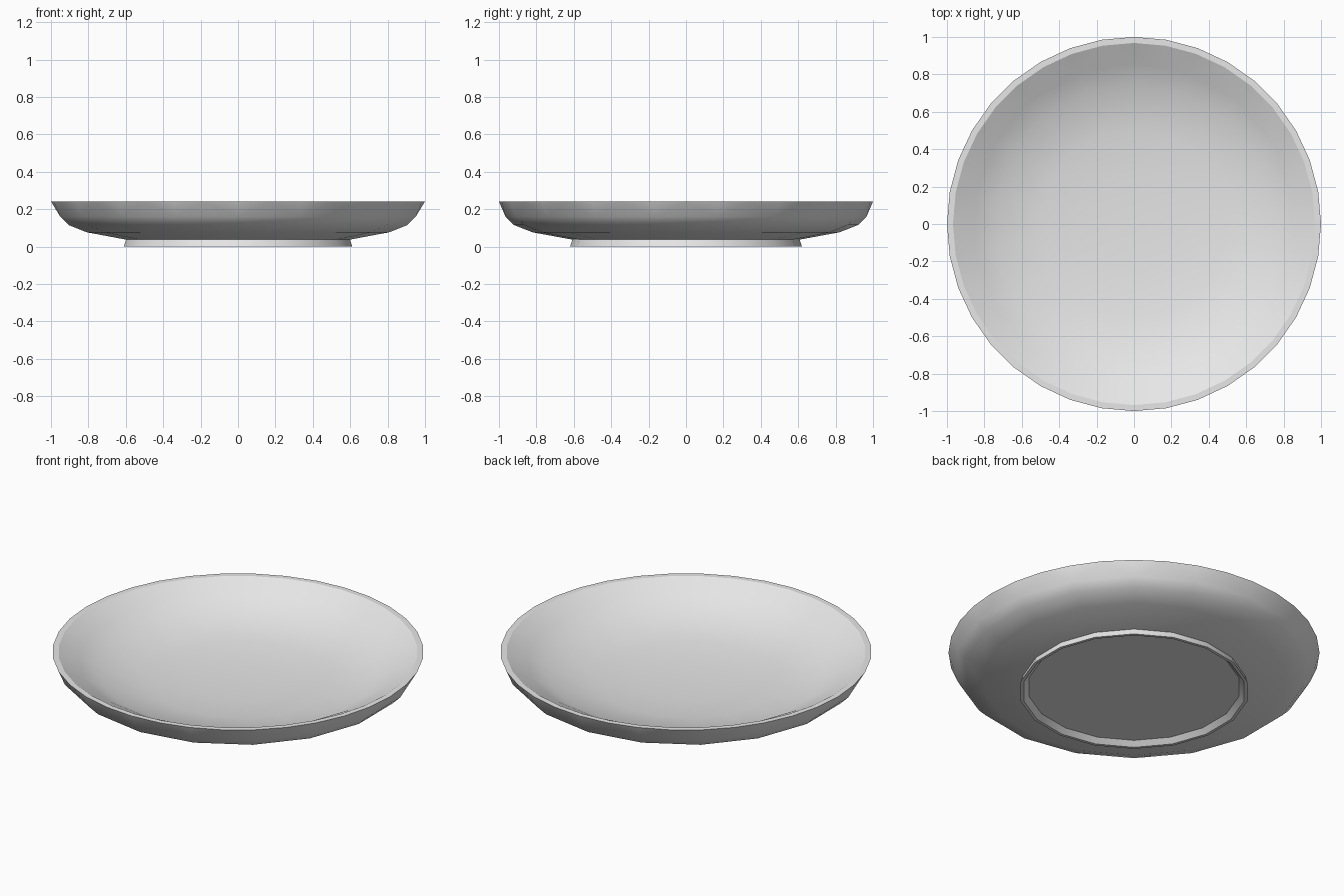
import bpy
import bmesh
from math import cos, sin, pi, radians

cube = bpy.data.objects.get("Cube")
if cube:
    bpy.data.objects.remove(cube, do_unlink=True)

# Single glaze colour
glaze = bpy.data.materials.new("pale_grey")
glaze.use_nodes = True
glaze.diffuse_color = (0.8, 0.8, 0.8, 1)
glaze.node_tree.nodes["Principled BSDF"].inputs["Base Color"].default_value = (0.8, 0.8, 0.8, 1)

SIDES = 18


def add_ring(bm, radius, z, sides):
    """Circle of vertices with one vertex on the +y axis."""
    return [bm.verts.new((radius * cos(pi / 2 + 2 * pi * i / sides),
                          radius * sin(pi / 2 + 2 * pi * i / sides), z))
            for i in range(sides)]


def bridge(bm, a, b):
    """Join two rings; a ring may have twice the sides of its neighbour."""
    if len(a) == len(b):
        n = len(a)
        for i in range(n):
            j = (i + 1) % n
            bm.faces.new((a[i], a[j], b[j], b[i]))
        return
    few, many = (a, b) if len(a) < len(b) else (b, a)
    n, m = len(few), len(many)
    for i in range(n):
        j, k = (i + 1) % n, 2 * i
        bm.faces.new((few[i], many[k + 1], many[k]))
        bm.faces.new((few[i], few[j], many[k + 1]))
        bm.faces.new((few[j], many[(k + 2) % m], many[k + 1]))


def lathe(name, profile):
    """Turn (radius, z, sides) rows into a solid with both ends capped."""
    bm = bmesh.new()
    rings = [add_ring(bm, *row) for row in profile]
    for a, b in zip(rings, rings[1:]):
        bridge(bm, a, b)
    bm.faces.new(rings[0])
    bm.faces.new(rings[-1])
    bmesh.ops.recalc_face_normals(bm, faces=bm.faces)
    mesh = bpy.data.meshes.new(name)
    bm.to_mesh(mesh)
    bm.free()
    mesh.materials.append(glaze)
    obj = bpy.data.objects.new(name, mesh)
    bpy.context.collection.objects.link(obj)
    bpy.ops.object.select_all(action='DESELECT')
    obj.select_set(True)
    bpy.context.view_layer.objects.active = obj
    bpy.ops.object.shade_smooth_by_angle(angle=radians(27))


# Recessed base and narrow foot ring
foot = [(0.575, 0.027), (0.603, 0.0), (0.62, 0.0)]
# Curved underside
outside = [(0.608, 0.037), (0.82, 0.076), (0.92, 0.115), (0.965, 0.16)]
# Flat rim with finer sides
rim = [(1.0, 0.241), (0.968, 0.241)]
# Sloped wall and shallow bowl
inside = [(0.86, 0.181), (0.75, 0.122), (0.5, 0.08), (0.25, 0.06)]

lathe("plate",
      [(r, z, SIDES) for r, z in foot + outside]
      + [(r, z, 2 * SIDES) for r, z in rim]
      + [(r, z, SIDES) for r, z in inside])
